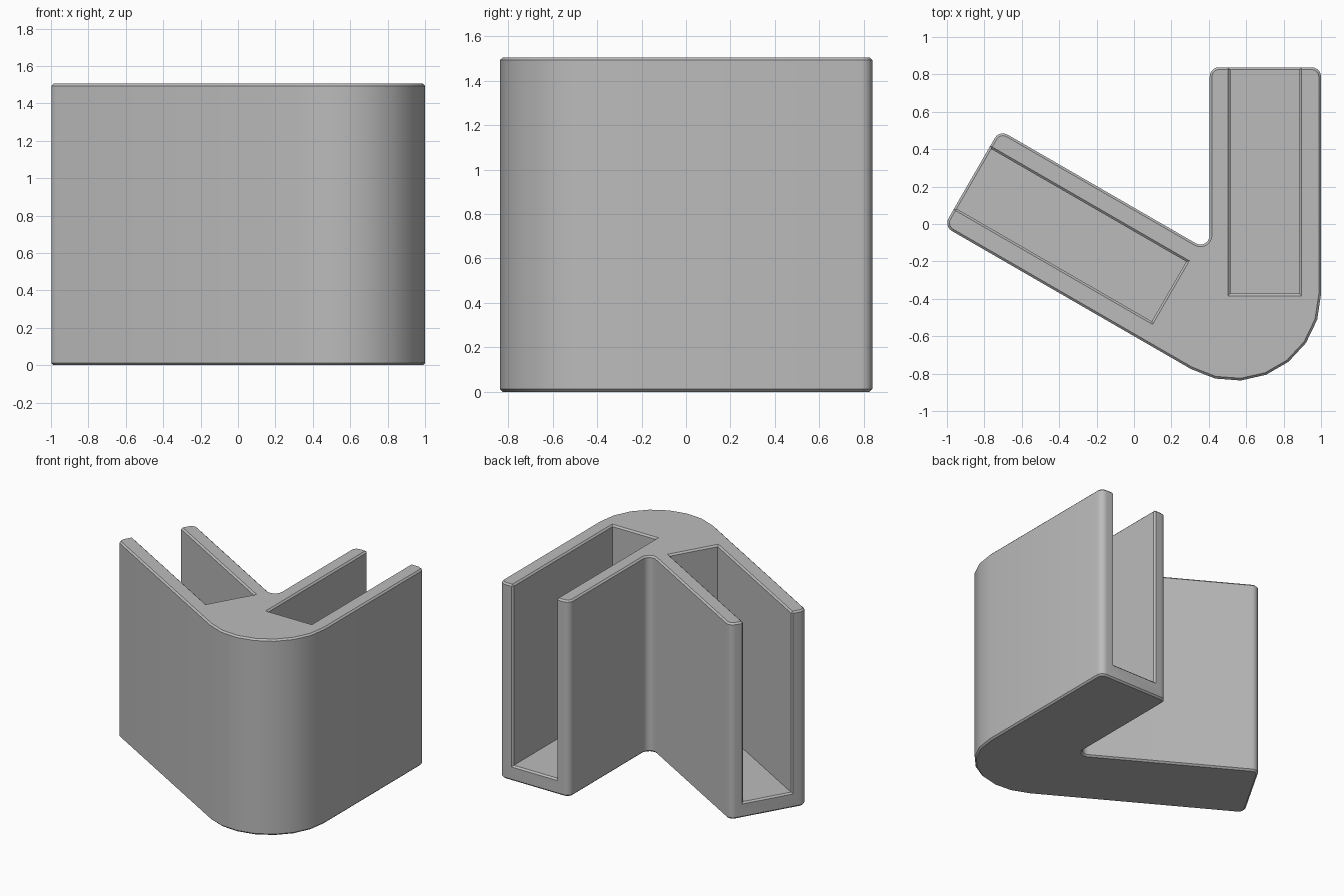
import bpy, bmesh, math
from mathutils import Vector

if "Cube" in bpy.data.objects:
    bpy.data.objects.remove(bpy.data.objects["Cube"])

HEIGHT, FLOOR = 1.505, 0.118
PIVOT = Vector((0.537, -0.375))       # centre of the outer round
OUTER, INNER = 0.463, 0.132           # wall faces either side of each arm axis
SLOT_OUT, SLOT_IN = 0.347, -0.022     # slot faces, measured towards the outside
CORNER = 0.05
CHAMFER = 0.012

# Each arm: direction, outward side, slot start, arm end
def unit(deg):
    return Vector((math.cos(math.radians(deg)), math.sin(math.radians(deg))))

ARMS = [(unit(90), unit(0), 0.003, 1.213), (unit(150), unit(240), 0.310, 1.527)]

def arc(centre, radius, start, end, steps):
    return [centre + radius * unit(start + (end - start) * i / steps)
            for i in range(steps + 1)]

def prism(name, outline, z0, z1):
    bm = bmesh.new()
    face = bm.faces.new([bm.verts.new((p.x, p.y, z0)) for p in outline])
    top = bmesh.ops.extrude_face_region(bm, geom=[face])["geom"]
    bmesh.ops.translate(bm, vec=(0, 0, z1 - z0),
                        verts=[v for v in top if isinstance(v, bmesh.types.BMVert)])
    bmesh.ops.recalc_face_normals(bm, faces=bm.faces)
    mesh = bpy.data.meshes.new(name)
    bm.to_mesh(mesh)
    bm.free()
    obj = bpy.data.objects.new(name, mesh)
    bpy.context.collection.objects.link(obj)
    return obj

# Outline, counter-clockwise: outer round, first arm tip, inner fillet, second arm tip
def tip(arm, side):
    along, out, _, end = arm
    offset = OUTER - CORNER if side > 0 else CORNER - INNER
    return PIVOT + along * (end - CORNER) + out * offset

# The inner wall lines meet on the bisector of the two arms
bisector = unit(120)
meet = PIVOT - (ARMS[0][1] + ARMS[1][1]).normalized() * (INNER / math.cos(math.radians(60)))
fillet = meet + bisector * (CORNER / math.sin(math.radians(30)))

outline = arc(PIVOT, OUTER, -120, 0, 7)
outline += arc(tip(ARMS[0], 1), CORNER, 0, 90, 5)
outline += arc(tip(ARMS[0], -1), CORNER, 90, 180, 5)
outline += arc(fillet, CORNER, 360, 240, 6)
outline += arc(tip(ARMS[1], 1 - 2), CORNER, 60, 150, 5)
outline += arc(tip(ARMS[1], 1), CORNER, 150, 240, 5)
body = prism("corner_bracket", outline, 0, HEIGHT)

# Panel slots, open at the top and at the arm ends
for i, (along, out, start, end) in enumerate(ARMS):
    corners = [(start, SLOT_OUT), (end + 0.3, SLOT_OUT), (end + 0.3, SLOT_IN), (start, SLOT_IN)]
    cutter = prism(f"slot_cutter_{i + 1}", [PIVOT + along * d + out * s for d, s in corners],
                   FLOOR, HEIGHT + 0.3)
    cutter.hide_render = True
    cutter.hide_set(True)
    mod = body.modifiers.new("slot", "BOOLEAN")
    mod.object, mod.operation, mod.solver = cutter, "DIFFERENCE", "EXACT"

# Bake the cuts, then chamfer only the sharp convex edges
depsgraph = bpy.context.evaluated_depsgraph_get()
cut_mesh = bpy.data.meshes.new_from_object(body.evaluated_get(depsgraph))
body.modifiers.clear()
body.data = cut_mesh
for helper in [o for o in bpy.data.objects if o.name.startswith("slot_cutter")]:
    bpy.data.objects.remove(helper)

bm = bmesh.new()
bm.from_mesh(cut_mesh)
bmesh.ops.remove_doubles(bm, verts=bm.verts, dist=0.0005)
bmesh.ops.dissolve_limit(bm, angle_limit=0.01, verts=bm.verts, edges=bm.edges)
sharp = [e for e in bm.edges if e.is_manifold and e.calc_face_angle_signed() > 0.8]
bmesh.ops.bevel(bm, geom=sharp, offset=CHAMFER, segments=1, profile=0.5,
                affect="EDGES", clamp_overlap=True)
bm.to_mesh(cut_mesh)
bm.free()

# Single grey plastic
grey = bpy.data.materials.new("plain_grey")
grey.use_nodes = True
colour = (0.5, 0.5, 0.5, 1)
grey.diffuse_color = colour
grey.node_tree.nodes["Principled BSDF"].inputs["Base Color"].default_value = colour
body.data.materials.clear()
body.data.materials.append(grey)

bpy.ops.object.select_all(action="DESELECT")
body.select_set(True)
bpy.context.view_layer.objects.active = body
bpy.ops.object.shade_smooth_by_angle(angle=math.radians(30))
